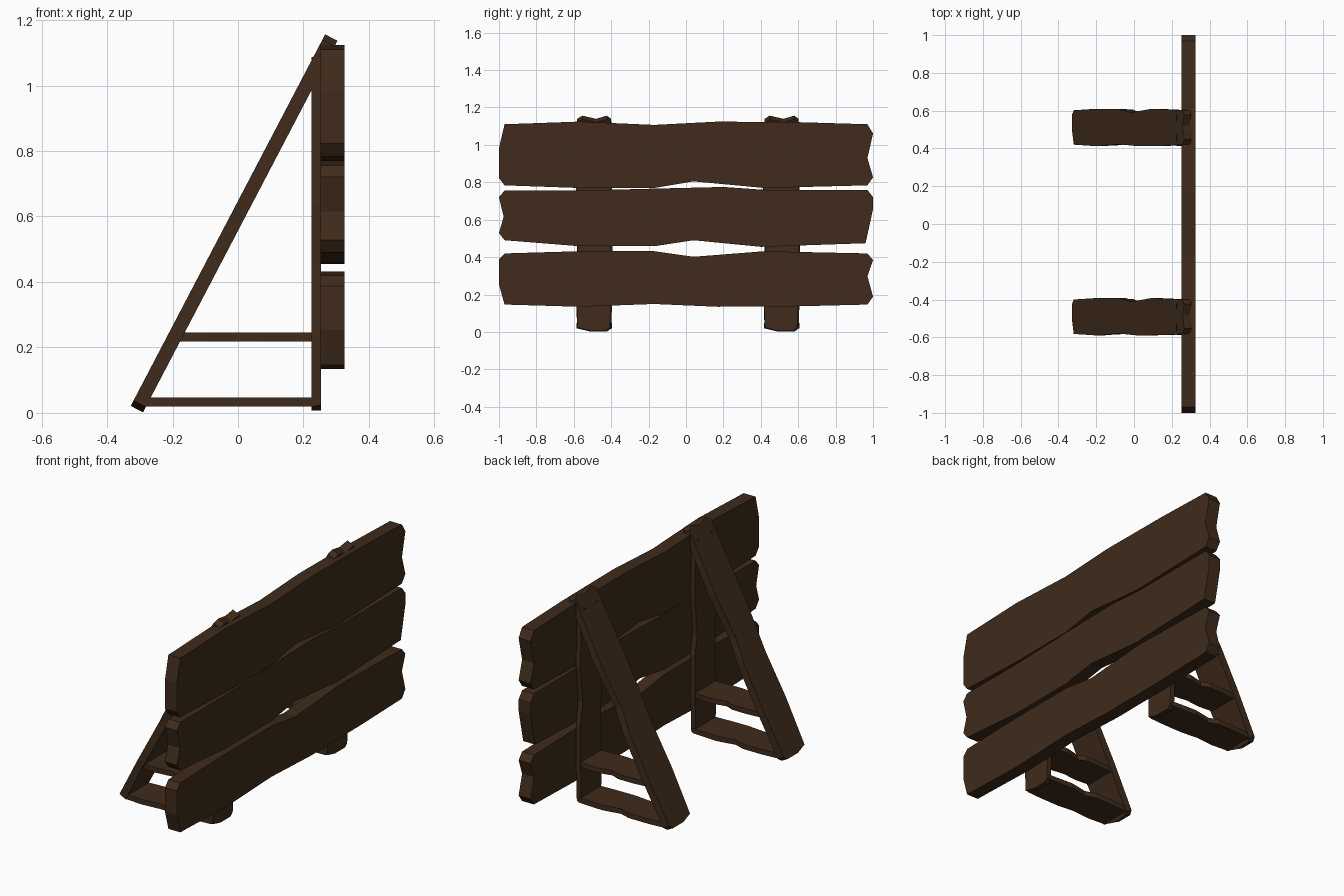
import bpy, bmesh
from mathutils import Vector

if "Cube" in bpy.data.objects:
    bpy.data.objects.remove(bpy.data.objects["Cube"])

wood = bpy.data.materials.new("dark_wood")
wood.diffuse_color = (0.05, 0.024, 0.011, 1)
wood.use_nodes = True
wood.node_tree.nodes["Principled BSDF"].inputs["Base Color"].default_value = wood.diffuse_color

# Rough-sawn outline: u along the length (-1..1), v across the width (0..1)
ROUGH = [(-.97, .04), (-.57, 0), (-.17, 0), (.04, .10), (.42, 0), (.97, .04),
         (1, .16), (.97, .45), (1, .82), (.97, .96), (.62, .99), (.17, 1),
         (-.17, .95), (-.57, 1), (-.97, .96), (-1, .60), (-1, .15)]
# Second outline with different ends, for the middle plank
ROUGH_B = [(-.97, .11), (-.57, .01), (-.17, .01), (.04, .11), (.40, 0), (.96, .06),
           (.97, .20), (1, .63), (1, .83), (.97, .95), (.43, .95), (.20, 1),
           (-.20, .97), (-.57, .94), (-.97, .94), (-1, .83), (-.975, .50), (-1, .23)]


def board(name, centre, half_u, width_v, depth, outline=ROUGH):
    """Extruded board; half_u, width_v and depth are vectors."""
    c, u, v, d = map(Vector, (centre, half_u, width_v, depth))
    bm = bmesh.new()
    face = bm.faces.new([bm.verts.new(c + u * a + v * (b - .5) - d / 2) for a, b in outline])
    ext = bmesh.ops.extrude_face_region(bm, geom=[face], use_keep_orig=True)
    bmesh.ops.translate(bm, vec=d, verts=[g for g in ext["geom"] if isinstance(g, bmesh.types.BMVert)])
    bmesh.ops.recalc_face_normals(bm, faces=bm.faces)
    me = bpy.data.meshes.new(name)
    bm.to_mesh(me)
    bm.free()
    me.materials.append(wood)
    ob = bpy.data.objects.new(name, me)
    bpy.context.collection.objects.link(ob)


# Horizontal planks (the bottom one is flipped)
T = (.073, 0, 0)
board("top_plank", (.289, 0, .947), (0, 1, 0), (0, 0, .355), T)
board("middle_plank", (.289, 0, .615), (0, 1, 0), (0, 0, .32), T, ROUGH_B)
board("bottom_plank", (.289, 0, .283), (0, 1, 0), (0, 0, -.297), T)

# Two identical supports: upright, slanted brace and two cross slats
for side, y in (("left", -.491), ("right", .511)):
    board(side + "_upright", (.239, y - .003, .547), (0, 0, .54), (0, -.188, 0), (.028, 0, 0))
    board(side + "_brace", (-.012, y, .579), (.297, 0, .5675), (0, -.198, 0), (-.0375, 0, .0196))
    board(side + "_lower_slat", (-.025, y, .033), (.272, 0, 0), (0, -.19, 0), (0, 0, .028))
    board(side + "_upper_slat", (.03, y, .232), (.215, 0, 0), (0, -.19, 0), (0, 0, .028))
